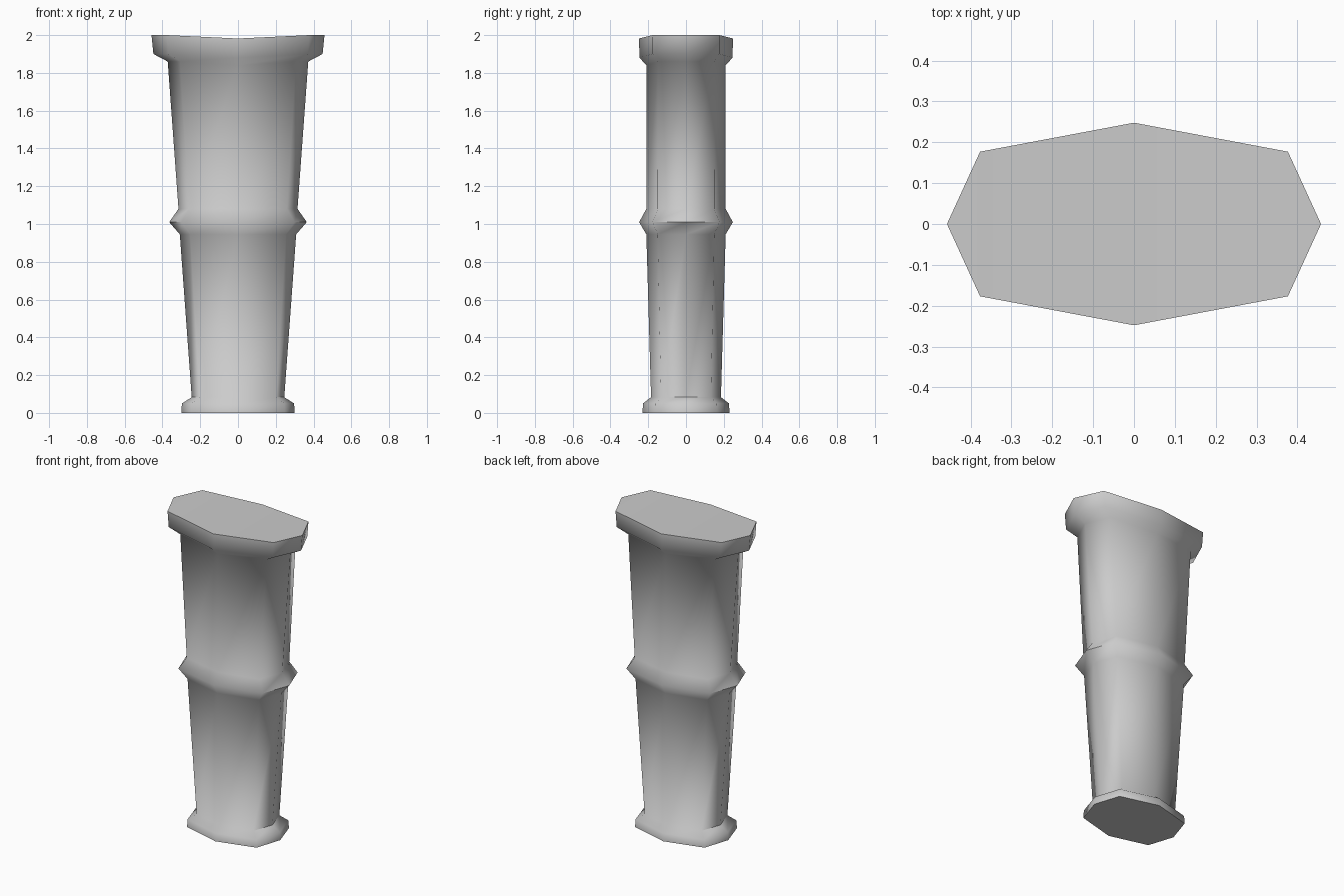
import bpy, bmesh, math

if "Cube" in bpy.data.objects:
    bpy.data.objects.remove(bpy.data.objects["Cube"])

# Profile of the post from foot to cap: half width, half depth, height, dip at mid-front
PROFILE = [
    (0.30, 0.23, 0.00, 0.00),     # foot
    (0.297, 0.228, 0.05, 0.00),
    (0.245, 0.185, 0.083, 0.00),  # lower shaft
    (0.308, 0.21, 0.945, 0.00),   # middle band
    (0.364, 0.248, 1.01, 0.00),
    (0.315, 0.21, 1.08, 0.00),    # upper shaft
    (0.372, 0.208, 1.86, 0.02),   # cap
    (0.448, 0.247, 1.90, 0.02),
    (0.458, 0.248, 2.00, 0.018),
]


def ring(bm, a, b, z, dip):
    """Eight-sided cross-section; the mid-front and mid-back corners sit lower by dip."""
    cx, cy = 0.823 * a, 0.714 * b
    pts = [(a, 0, z), (cx, cy, z), (0, b, z - dip), (-cx, cy, z),
           (-a, 0, z), (-cx, -cy, z), (0, -b, z - dip), (cx, -cy, z)]
    return [bm.verts.new(p) for p in pts]


# Skin the rings into one closed post
bm = bmesh.new()
rings = [ring(bm, *row) for row in PROFILE]
for low, high in zip(rings, rings[1:]):
    for i in range(8):
        j = (i + 1) % 8
        bm.faces.new((low[i], low[j], high[j], high[i]))
bm.faces.new(rings[0][::-1])

# Sagging top, made of strips running front to back
r = rings[-1]
bm.faces.new((r[0], r[1], r[7]))
bm.faces.new((r[1], r[2], r[6], r[7]))
bm.faces.new((r[2], r[3], r[5], r[6]))
bm.faces.new((r[3], r[4], r[5]))
bmesh.ops.recalc_face_normals(bm, faces=bm.faces)

mesh = bpy.data.meshes.new("post")
bm.to_mesh(mesh)
bm.free()
post = bpy.data.objects.new("post", mesh)
bpy.context.collection.objects.link(post)

# Smooth shading with the ends kept crisp
bpy.context.view_layer.objects.active = post
post.select_set(True)
bpy.ops.object.shade_smooth_by_angle(angle=math.radians(60))
